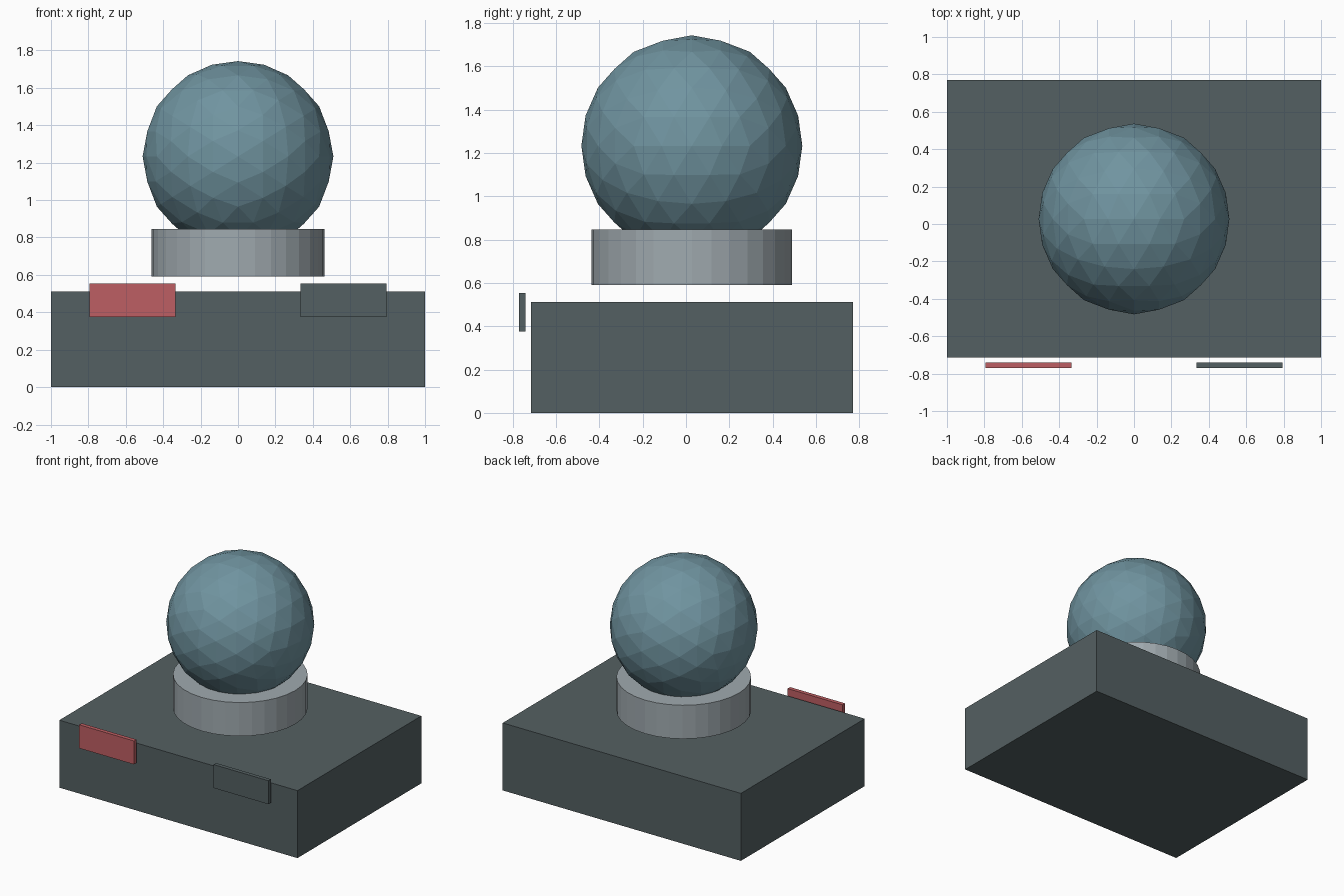
import bpy, bmesh, math
from mathutils import Vector

if "Cube" in bpy.data.objects:
    bpy.data.objects.remove(bpy.data.objects["Cube"])


def material(name, rgb):
    # sRGB bytes to linear
    lin = [((c / 255 + 0.055) / 1.055) ** 2.4 for c in rgb]
    m = bpy.data.materials.new(name)
    m.diffuse_color = (*lin, 1)
    m.use_nodes = True
    m.node_tree.nodes["Principled BSDF"].inputs["Base Color"].default_value = m.diffuse_color
    return m


slate = material("dark slate", (84, 96, 98))
steel = material("light grey", (160, 170, 175))
teal = material("dusty teal", (112, 148, 160))
red = material("muted red", (190, 95, 99))


def finish(bm, name, mat):
    bmesh.ops.recalc_face_normals(bm, faces=bm.faces)
    me = bpy.data.meshes.new(name)
    bm.to_mesh(me)
    bm.free()
    me.materials.append(mat)
    ob = bpy.data.objects.new(name, me)
    bpy.context.collection.objects.link(ob)
    return ob


def box(name, lo, hi, mat):
    bm = bmesh.new()
    bmesh.ops.create_cube(bm, size=1)
    lo, hi = Vector(lo), Vector(hi)
    for v in bm.verts:
        v.co = (lo + hi) / 2 + v.co * (hi - lo)
    return finish(bm, name, mat)


# Base block
box("base", (-1, -0.715, 0), (1, 0.77, 0.512), slate)

# Two front plates, floating just ahead of the base
box("left_button", (-0.795, -0.77, 0.375), (-0.335, -0.74, 0.553), red)
box("right_button", (0.335, -0.77, 0.375), (0.795, -0.74, 0.553), slate)

# Collar ring under the ball
CY = 0.027
bm = bmesh.new()
bmesh.ops.create_cone(bm, cap_ends=True, segments=32, radius1=0.463,
                      radius2=0.463, depth=0.255)
bmesh.ops.translate(bm, verts=bm.verts, vec=(0, CY, 0.718))
finish(bm, "collar", steel)

# Faceted ball: icosahedron with edges centred on the axes, split twice
bm = bmesh.new()
t = (1 + math.sqrt(5)) / 2
for a in (-1, 1):
    for b in (-t, t):
        for co in ((a, 0, b), (0, b, a), (b, a, 0)):
            bm.verts.new(co)
bmesh.ops.convex_hull(bm, input=bm.verts)
for _ in range(2):
    bmesh.ops.subdivide_edges(bm, edges=bm.edges[:], cuts=1, use_grid_fill=True)
    for v in bm.verts:
        v.co.normalize()
for v in bm.verts:
    v.co = v.co.normalized() * 0.51 + Vector((0, CY, 1.233))
finish(bm, "ball", teal)
